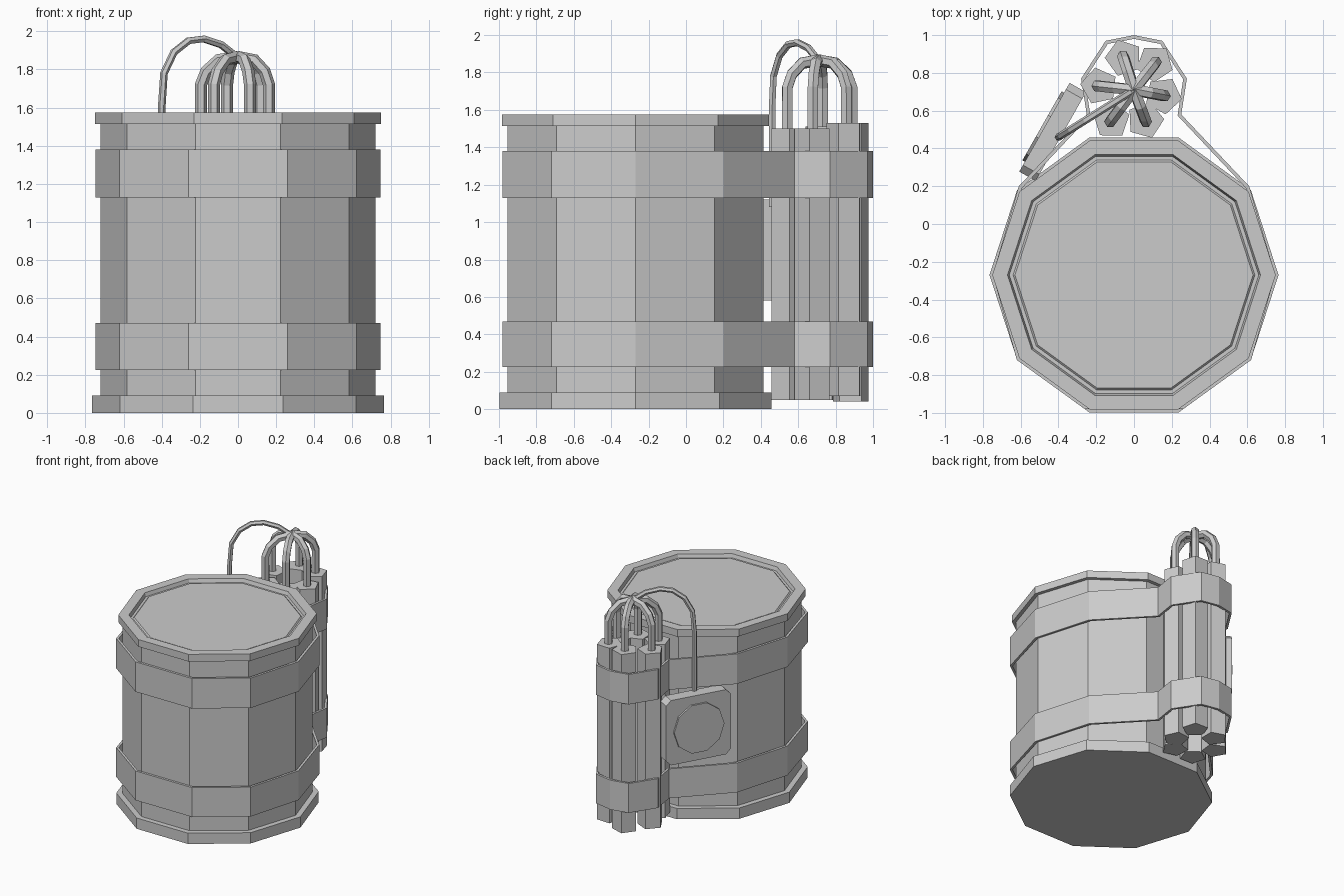
import bpy, bmesh
from math import sin, cos, pi, atan2
from mathutils import Vector, Matrix

if "Cube" in bpy.data.objects:
    bpy.data.objects.remove(bpy.data.objects["Cube"])

CY = -0.27                      # barrel centre in y
BUNDLE = Vector((0.0, 0.71))    # centre of the stick bundle


def make(name, verts, faces):
    me = bpy.data.meshes.new(name)
    me.from_pydata(verts, [], faces)
    ob = bpy.data.objects.new(name, me)
    bpy.context.collection.objects.link(ob)
    return ob


def lathe(name, profile, sides, centre, turn=0.0):
    """Closed solid of revolution from (radius, z), listed bottom to top, capped."""
    verts = [(centre[0] + r * cos(turn + 2 * pi * k / sides),
              centre[1] + r * sin(turn + 2 * pi * k / sides), z)
             for r, z in profile for k in range(sides)]
    faces = [(i * sides + k, i * sides + (k + 1) % sides,
              (i + 1) * sides + (k + 1) % sides, (i + 1) * sides + k)
             for i in range(len(profile) - 1) for k in range(sides)]
    faces.append(tuple(reversed(range(sides))))
    faces.append(tuple(range(len(verts) - sides, len(verts))))
    return make(name, verts, faces)


def wire(name, points, radius):
    cu = bpy.data.curves.new(name, 'CURVE')
    cu.dimensions = '3D'
    cu.bevel_depth = radius
    cu.bevel_resolution = 1
    cu.use_fill_caps = True
    sp = cu.splines.new('POLY')
    sp.points.add(len(points) - 1)
    for p, co in zip(sp.points, points):
        p.co = (*co, 1)
    sp.use_smooth = False
    ob = bpy.data.objects.new(name, cu)
    bpy.context.collection.objects.link(ob)
    return ob


def plate(name, outline, d0, d1, matrix):
    """Extrude an outline in local xy from depth d0 to d1."""
    n = len(outline)
    verts = [(x, y, d) for d in (d0, d1) for x, y in outline]
    faces = [tuple(reversed(range(n))), tuple(range(n, 2 * n))]
    faces += [(k, (k + 1) % n, n + (k + 1) % n, n + k) for k in range(n)]
    ob = make(name, verts, faces)
    ob.data.transform(matrix)
    return ob


# Barrel with base rim, top rim and a shallow groove round the lid
lathe("barrel", [(0.765, 0), (0.765, 0.09), (0.72, 0.09), (0.72, 1.515), (0.75, 1.515),
                 (0.75, 1.575), (0.67, 1.575), (0.66, 1.545), (0.64, 1.545),
                 (0.63, 1.555)], 10, (0, CY))

# Straps running round the barrel and the stick bundle
half = [(0.26, -0.98), (0.62, -0.72), (0.748, -0.27), (0.61, 0.2),
        (0.25, 0.58), (0.28, 0.77), (0.15, 0.97)]
loop = half + [(0, 1.0)] + [(-x, y) for x, y in reversed(half)]
n = len(loop)
for name, z0, z1 in (("lower_strap", 0.225, 0.47), ("upper_strap", 1.13, 1.38)):
    ob = make(name, [(x, y, z) for z in (z0, z1) for x, y in loop],
              [(k, (k + 1) % n, n + (k + 1) % n, n + k) for k in range(n)])
    mod = ob.modifiers.new("thickness", 'SOLIDIFY')
    mod.thickness = 0.02
    mod.offset = -1

# Sticks, each with a fuse bending to the middle of the bundle
sticks = [(-0.055, 0.88, 0.04, 1.53), (0.11, 0.85, 0.07, 1.53), (0.155, 0.68, 0.05, 1.50),
          (0.06, 0.55, 0.05, 1.50), (-0.12, 0.55, 0.05, 1.50), (-0.185, 0.73, 0.05, 1.51)]
for i, (x, y, z0, z1) in enumerate(sticks, 1):
    d = Vector((x, y)) - BUNDLE
    lathe(f"stick_{i}", [(0.1, z0), (0.1, z1)], 5, (x, y), atan2(d.y, d.x))
    bend = [(1.05, z1 - 0.03), (1.05, 1.72), (0.9, 1.79), (0.55, 1.85), (0, 1.865)]
    wire(f"fuse_{i}", [(*(BUNDLE + d * t), z) for t, z in bend], 0.032)

# Timer box facing back left, with a round dial
u, nrm = Vector((0.494, 0.87, 0)), Vector((-0.87, 0.494, 0))
m = Matrix((-u, (0, 0, 1), nrm)).transposed().to_4x4()
m.translation = (-0.435, 0.49, 0.85)
a, b, c = 0.27, 0.27, 0.04
box = [(a - c, -b), (a, c - b), (a, b - c), (a - c, b),
       (c - a, b), (-a, b - c), (-a, c - b), (c - a, -b)]
plate("timer_box", box, -0.055, 0.045, m)
dial = [(0.21 * cos(2 * pi * k / 10), 0.21 * sin(2 * pi * k / 10)) for k in range(10)]
plate("timer_dial", dial, 0.04, 0.06, m)

# Wire from the timer up and over to the fuses
path = [(1, 1.08), (1, 1.6), (0.97, 1.78), (0.84, 1.89), (0.65, 1.95),
        (0.45, 1.96), (0.22, 1.93), (0, 1.86)]
wire("timer_wire", [(-0.4 * t, 0.71 - 0.25 * t, z) for t, z in path], 0.02)
